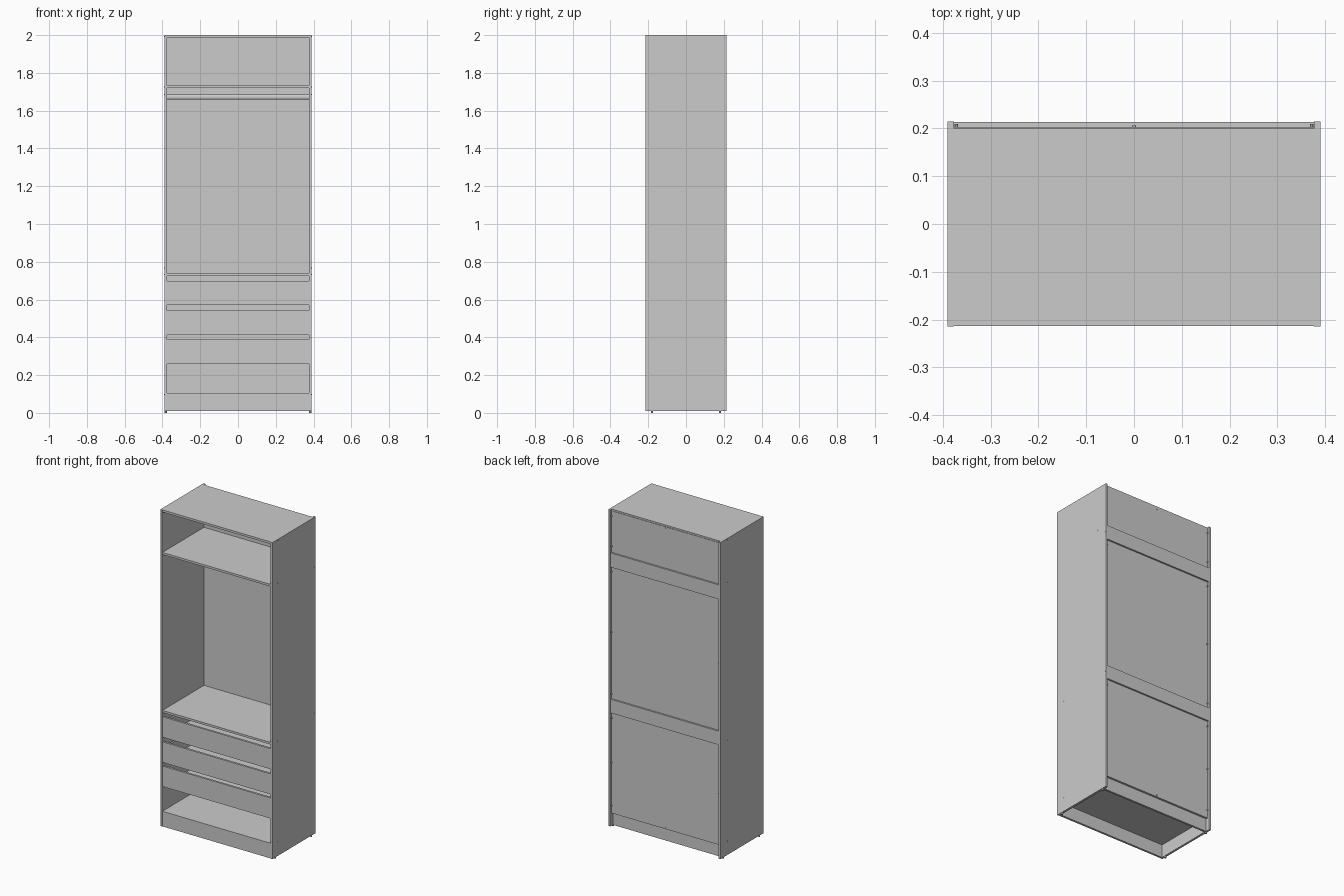
import bpy
import math

if "Cube" in bpy.data.objects:
    bpy.data.objects.remove(bpy.data.objects["Cube"], do_unlink=True)

GREY = (0.6, 0.6, 0.6, 1)
grey = bpy.data.materials.new("light_grey_board")
grey.use_nodes = True
grey.diffuse_color = GREY
grey.node_tree.nodes["Principled BSDF"].inputs["Base Color"].default_value = GREY

HALF_W = 0.39      # outer half width
FRONT, BACK = -0.215, 0.215
T = 0.0135         # board thickness
IN = HALF_W - T    # inner half width
BACK_Y = 0.2       # inner face of the back panel


def board(name, x, y, z):
    """Box between the given (min, max) ranges."""
    bpy.ops.mesh.primitive_cube_add(size=1, location=[sum(r) / 2 for r in (x, y, z)])
    ob = bpy.context.object
    ob.name = name
    ob.scale = [r[1] - r[0] for r in (x, y, z)]
    bpy.ops.object.transform_apply(location=False, rotation=False, scale=True)
    ob.data.materials.append(grey)
    return ob


def disc(name, loc, radius, depth, axis="Z", sides=12):
    """Short cylinder along an axis."""
    rot = {"X": (0, math.pi / 2, 0), "Y": (math.pi / 2, 0, 0), "Z": (0, 0, 0)}[axis]
    bpy.ops.mesh.primitive_cylinder_add(vertices=sides, radius=radius, depth=depth,
                                        location=loc, rotation=rot)
    ob = bpy.context.object
    ob.name = name
    ob.data.materials.append(grey)
    bpy.ops.object.shade_smooth_by_angle()
    return ob


# Carcass sides with feet
for side, s in (("left", 1), ("right", -1)):
    board(side + "_side", sorted((s * IN, s * HALF_W)), (FRONT, BACK), (0.01, 2))
    for y in (-0.18, 0.18):
        disc(side + "_foot", (s * 0.383, y, 0.006), 0.006, 0.012)

# Horizontal boards, by underside height
shelves = {"top_board": 1.9865, "upper_shelf": 1.719, "middle_shelf": 0.7255, "bottom_board": 0.0915}
for name, z in shelves.items():
    board(name, (-IN, IN), (-0.213, BACK_Y), (z, z + T))

# Plinth boards
board("front_plinth", (-IN, IN), (-0.213, -0.2), (0.01, 0.0915))
board("back_plinth", (-IN, IN), (0.175, 0.188), (0.01, 0.0915))

# Back panel in two leaves, with rails across it
for side, s in (("left", 1), ("right", -1)):
    board(side + "_back_panel", sorted((s * 0.0005, s * IN)), (BACK_Y, 0.203), (0.09, 1.99))
for name, low, high in (("upper_back_rail", 1.64, 1.73), ("middle_back_rail", 0.724, 0.81)):
    board(name, (-IN, IN), (0.203, 0.2135), (low, high))

# Clothes rail, oval in section
rail = disc("clothes_rail", (0, 0, 1.672), 0.013, 2 * IN, "X", 24)
rail.scale.y = 0.6

# Drawers
for number, low in enumerate((0.26, 0.412, 0.57), 1):
    name = "drawer_%d_" % number
    box = IN - 0.012
    board(name + "front", (-IN + 0.001, IN - 0.001), (-0.212, -0.199), (low, low + 0.129))
    board(name + "base", (-box, box), (-0.199, 0.18), (low + 0.015, low + 0.02))
    board(name + "back", (-box, box), (0.168, 0.18), (low + 0.02, low + 0.105))
    for s in (1, -1):
        board(name + "side", sorted((s * box, s * (box - 0.012))), (-0.199, 0.168),
              (low + 0.01, low + 0.105))
        board(name + "runner", sorted((s * box, s * IN)), (-0.195, 0.17),
              (low + 0.03, low + 0.055))

# Fixings on the outer sides and the back panel
for s in (1, -1):
    for z in shelves.values():
        for y in (-0.16, 0.145):
            disc("side_screw", (s * HALF_W, y, z + T / 2), 0.003, 0.001, "X")
    for z in (1.685, 0.768):
        disc("rail_screw", (s * HALF_W, 0.208, z), 0.003, 0.001, "X")
    for z in (1.96, 1.77, 1.61, 1.23, 0.84, 0.69, 0.41, 0.14):
        disc("panel_clip", (s * 0.372, 0.206, z), 0.004, 0.007, "Y")
for z in (1.98, 0.1):
    disc("centre_clip", (0, 0.204, z), 0.004, 0.004, "Y")
